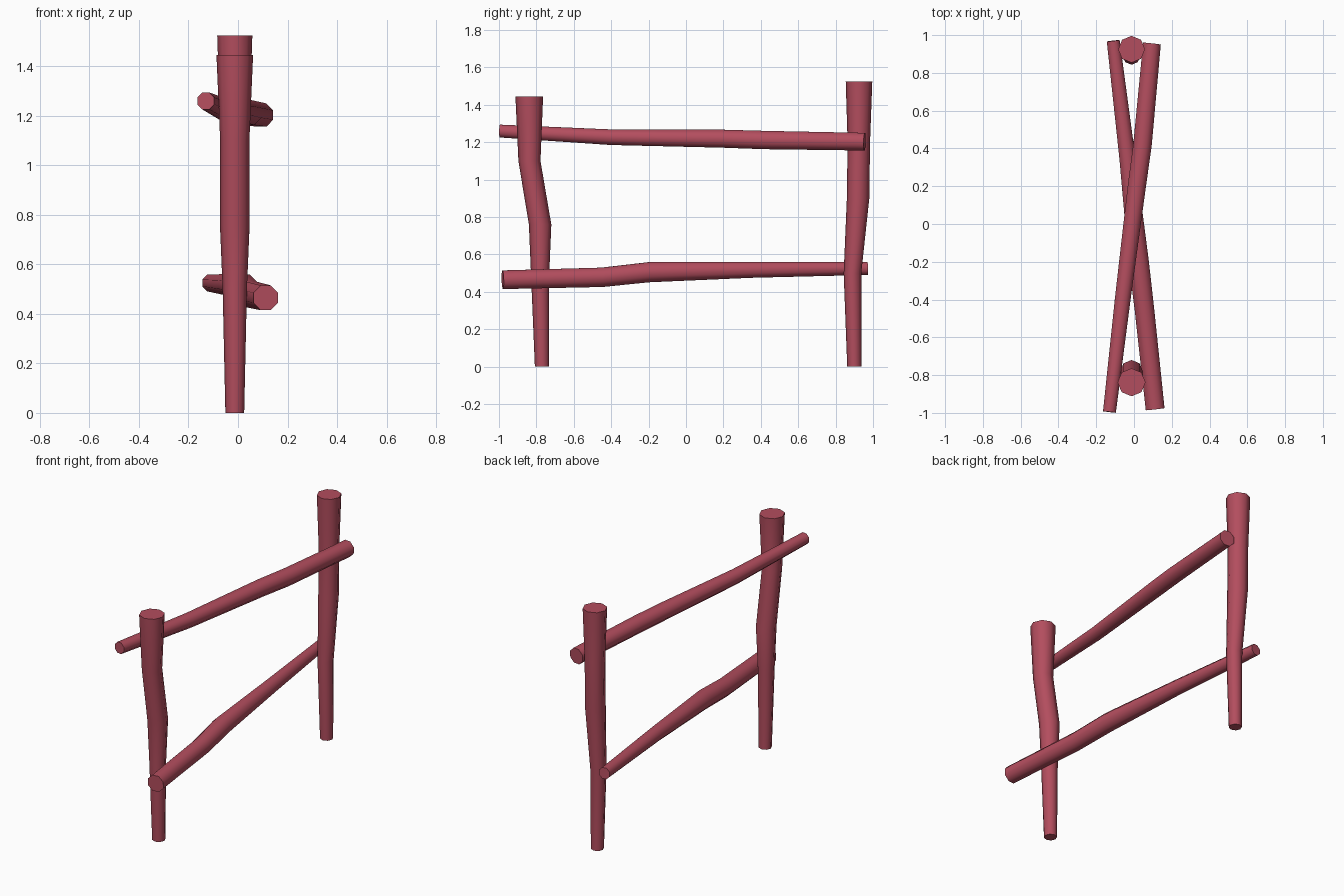
import bpy
import bmesh
import math
from mathutils import Vector

cube = bpy.data.objects.get("Cube")
if cube:
    bpy.data.objects.remove(cube, do_unlink=True)

SIDES = 8
COLOUR = (0.45, 0.075, 0.112, 1.0)

wood = bpy.data.materials.new("red_wood")
wood.use_nodes = True
wood.diffuse_color = COLOUR
bsdf = wood.node_tree.nodes["Principled BSDF"]
bsdf.inputs["Base Color"].default_value = COLOUR
bsdf.inputs["Roughness"].default_value = 0.8


def make_log(name, rings, turn):
    """Loft an octagonal log through (x, y, z, radius) rings and cap its ends."""
    centres = [Vector(ring[:3]) for ring in rings]
    axis = (centres[-1] - centres[0]).normalized()
    if abs(axis.z) > 0.9:
        axis = Vector((0, 0, 1))          # posts are cut level
        side = Vector((1, 0, 0))
    else:
        side = axis.cross(Vector((0, 0, 1))).normalized()
    other = axis.cross(side)

    bm = bmesh.new()
    loops = []
    for centre, ring in zip(centres, rings):
        loop = []
        for i in range(SIDES):
            a = math.tau * (i + turn) / SIDES
            offset = side * math.cos(a) + other * math.sin(a)
            loop.append(bm.verts.new(centre + offset * ring[3]))
        loops.append(loop)
    for low, high in zip(loops, loops[1:]):
        for i in range(SIDES):
            j = (i + 1) % SIDES
            bm.faces.new((low[i], low[j], high[j], high[i]))
    bm.faces.new(loops[0][::-1])
    bm.faces.new(loops[-1])
    bmesh.ops.recalc_face_normals(bm, faces=bm.faces)

    mesh = bpy.data.meshes.new(name)
    bm.to_mesh(mesh)
    bm.free()
    mesh.materials.append(wood)
    obj = bpy.data.objects.new(name, mesh)
    bpy.context.collection.objects.link(obj)

    # Smooth sides, crisp end cuts
    bpy.ops.object.select_all(action="DESELECT")
    obj.select_set(True)
    bpy.context.view_layer.objects.active = obj
    bpy.ops.object.shade_smooth_by_angle(angle=math.radians(55))
    return obj


# Upright posts, thin at the foot and thick at the top
POST_X = -0.013
make_log("front_post", [
    (POST_X, -0.77, 0, 0.038),
    (POST_X, -0.78, 0.5, 0.049),
    (POST_X, -0.78, 0.76, 0.06),
    (POST_X, -0.837, 1.1, 0.059),
    (POST_X, -0.838, 1.445, 0.074),
], 0)
make_log("back_post", [
    (POST_X, 0.9, 0, 0.038),
    (POST_X, 0.89, 0.5, 0.047),
    (POST_X, 0.92, 0.9, 0.06),
    (POST_X, 0.924, 1.2, 0.06),
    (POST_X, 0.925, 1.525, 0.071),
], 0)

# Cross rails, slanting opposite ways between the posts
make_log("upper_rail", [
    (-0.13, -0.995, 1.26, 0.037),
    (-0.06, -0.4, 1.227, 0.045),
    (0.015, 0.2, 1.219, 0.052),
    (0.045, 0.42, 1.212, 0.053),
    (0.095, 0.955, 1.203, 0.051),
], 0.5)
make_log("lower_rail", [
    (0.112, -0.98, 0.465, 0.054),
    (0.055, -0.45, 0.478, 0.056),
    (0.025, -0.2, 0.505, 0.058),
    (-0.035, 0.35, 0.518, 0.046),
    (-0.11, 0.97, 0.525, 0.037),
], 0.5)
